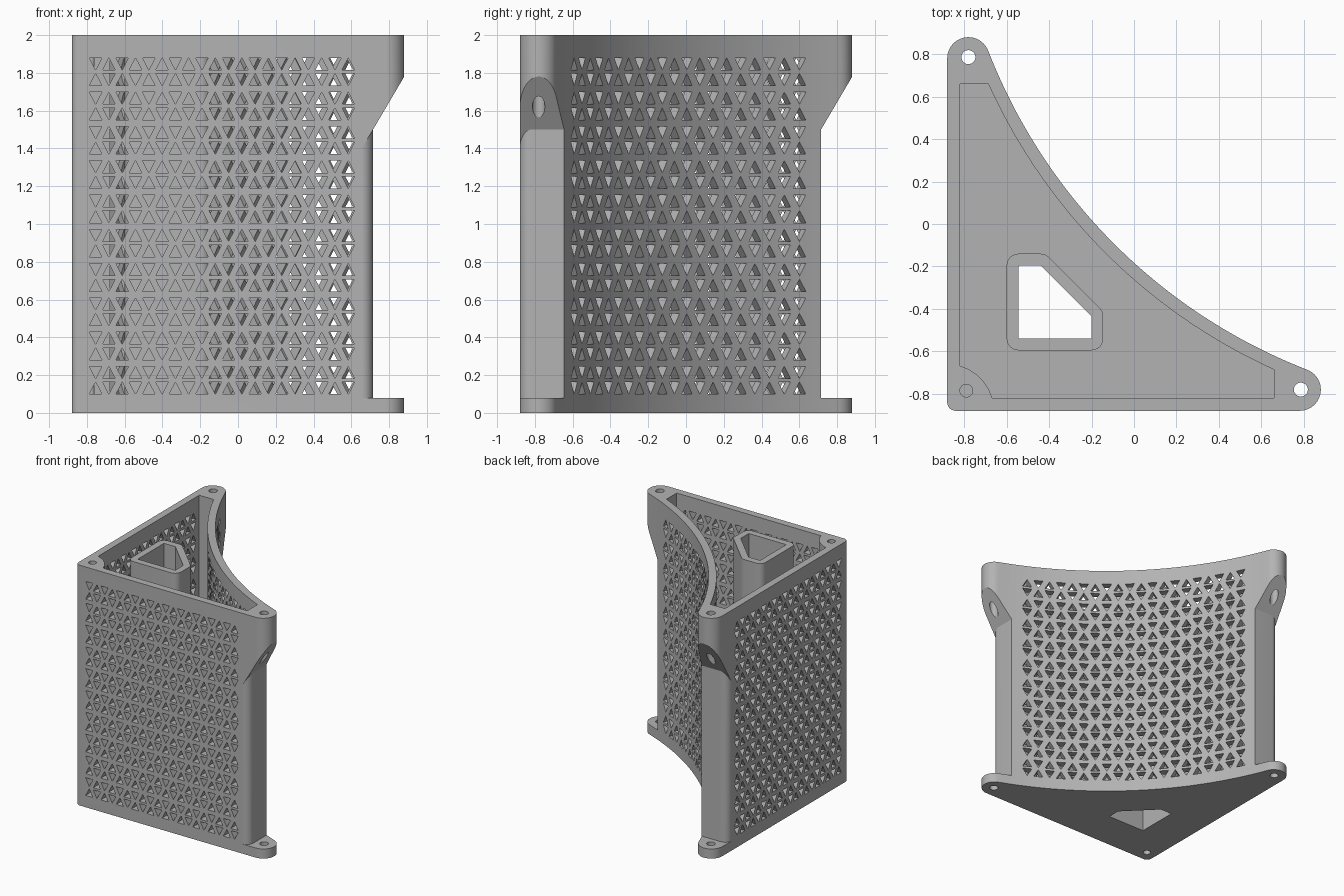
import bpy, bmesh
from math import sin, cos, radians
from mathutils import Vector

if "Cube" in bpy.data.objects:
    bpy.data.objects.remove(bpy.data.objects["Cube"])

grey = bpy.data.materials.new("plain grey")
grey.use_nodes = True
colour = (0.45, 0.45, 0.45, 1)
grey.diffuse_color = colour
grey.node_tree.nodes["Principled BSDF"].inputs["Base Color"].default_value = colour

EAR = 0.78           # distance of the ear centres from the axes
ARC_C = 1.769        # centre of the concave back, on the diagonal
ARC_R = 2.634
WALL = 0.06
EDGE = 0.88
HEIGHT = 2.0


def arc(cx, cy, r, start, end, steps):
    angles = [radians(start + (end - start) * i / steps) for i in range(steps + 1)]
    return [(cx + r * cos(a), cy + r * sin(a)) for a in angles]


def loft(bm, lower, upper):
    """Closed solid between two matching rings of 3D points."""
    a = [bm.verts.new(p) for p in lower]
    b = [bm.verts.new(p) for p in upper]
    n = len(a)
    faces = [bm.faces.new(a[::-1]), bm.faces.new(b)]
    faces += [bm.faces.new((a[i], a[(i + 1) % n], b[(i + 1) % n], b[i])) for i in range(n)]
    bmesh.ops.recalc_face_normals(bm, faces=faces)


def prism(bm, ring, z0, z1):
    top = z1 if callable(z1) else lambda x, y: z1
    loft(bm, [(x, y, z0) for x, y in ring], [(x, y, top(x, y)) for x, y in ring])


def swap(ring):
    return [(y, x) for x, y in ring]


def make_object(name, bm):
    mesh = bpy.data.meshes.new(name)
    bm.to_mesh(mesh)
    bm.free()
    mesh.materials.append(grey)
    obj = bpy.data.objects.new(name, mesh)
    bpy.context.collection.objects.link(obj)
    return obj


def solid(name, ring, z0, z1):
    bm = bmesh.new()
    prism(bm, ring, z0, z1)
    return make_object(name, bm)


def cut(obj, cutter):
    mod = obj.modifiers.new("cut", 'BOOLEAN')
    mod.operation = 'DIFFERENCE'
    mod.solver = 'MANIFOLD'
    mod.object = cutter
    bpy.context.view_layer.objects.active = obj
    bpy.ops.object.modifier_apply(modifier=mod.name)


def finish(obj):
    bpy.ops.object.select_all(action='DESELECT')
    obj.select_set(True)
    bpy.context.view_layer.objects.active = obj
    bpy.ops.object.shade_smooth_by_angle(angle=radians(25))


# Outer body: square corner, two round ears and a concave back
outline = (arc(-0.84, -0.84, 0.04, 180, 270, 6)
           + arc(EAR, -EAR, 0.1, -90, 68.8, 20)
           + arc(ARC_C, ARC_C, ARC_R, 248.8, 201.2, 48)[1:-1]
           + arc(-EAR, EAR, 0.1, 21.2, 180, 20))
shell = solid("basket_shell", outline, 0, HEIGHT)

# Cavity, leaving a round screw post in the square corner
cavity = (arc(ARC_C, ARC_C, ARC_R + WALL, 245.7, 204.3, 48)
          + [(-0.82, 0.66)]
          + arc(-EDGE, -EDGE, 0.22, 74.2, 15.8, 12)
          + [(0.66, -0.82)])
cutters = [solid("cavity_cutter", cavity, WALL, HEIGHT + 0.2)]

# Notches below the ears, with a sloped top and a rounded front edge
notch = ([(1, -1), (1, -0.5), (0.715, -0.5)]
         + arc(0.655, -0.82, 0.06, 0, -90, 8) + [(0.655, -1)])


def slope(u):
    return 1.5 + (u - 0.715) * 1.7


bm = bmesh.new()
prism(bm, notch, 0.08, lambda x, y: slope(x))
prism(bm, swap(notch), 0.08, lambda x, y: slope(y))
cutters.append(make_object("notch_cutter", bm))

# Screw holes: through the ears, blind in the corner post
bm = bmesh.new()
for x, y in ((EAR + 0.006, -EAR), (-EAR, EAR + 0.006)):
    prism(bm, arc(x, y, 0.033, 0, 345, 23), -0.1, HEIGHT + 0.1)
post_hole = arc(-0.79, -0.785, 0.03, 0, 345, 23)
prism(bm, post_hole, -0.1, 0.2)
prism(bm, post_hole, HEIGHT - 0.2, HEIGHT + 0.1)
cutters.append(make_object("screw_hole_cutter", bm))

# Triangular perforations: mirrored row pairs, alternating columns
COLS, PAIRS = 20, 10


def triangle(u, z, width, up):
    s = 1 if up else -1
    return [(u - width / 2, z - s * 0.032), (u + width / 2, z - s * 0.032), (u, z + s * 0.032)]


def on_front(u, z, depth):
    return (u, -0.95 + depth, z)


def on_side(u, z, depth):
    return (-0.95 + depth, u, z)


def on_back(u, z, depth):
    r = ARC_R - 0.05 + depth
    a = u / ARC_R + radians(225)
    return (ARC_C + r * cos(a), ARC_C + r * sin(a), z)


for name, place, middle, pitch, width in (
        ("front", on_front, -0.085, 0.0704, 0.066),
        ("side", on_side, -0.085, 0.0704, 0.066),
        ("back", on_back, 0.0, 0.0904, 0.074)):
    bm = bmesh.new()
    for row in range(PAIRS * 2):
        z = 0.131 + (row // 2) * 0.1815 + (row % 2) * 0.083
        for col in range(COLS):
            u = middle + (col - (COLS - 1) / 2) * pitch
            tri = triangle(u, z, width, (row + col) % 2 == 0)
            loft(bm, [place(a, b, 0) for a, b in tri], [place(a, b, 0.155) for a, b in tri])
    cutters.append(make_object(name + "_perforation_cutter", bm))

# Five-sided tube standing on the floor, open right through
bore = [(-0.545, -0.54), (-0.2, -0.54), (-0.2, -0.435), (-0.44, -0.195), (-0.545, -0.195)]
turns = [180, 270, 360, 405, 450, 540]
tube_ring = []
for i, (x, y) in enumerate(bore):
    tube_ring += arc(x, y, 0.055, turns[i], turns[i + 1], 6)
tube = solid("inner_tube", tube_ring, WALL / 2, HEIGHT)
bore_cutter = solid("bore_cutter", bore, -0.1, HEIGHT + 0.1)
cutters.append(bore_cutter)

cut(tube, bore_cutter)
for cutter in cutters:
    cut(shell, cutter)
for cutter in cutters:
    bpy.data.objects.remove(cutter)
for part in (shell, tube):
    finish(part)
